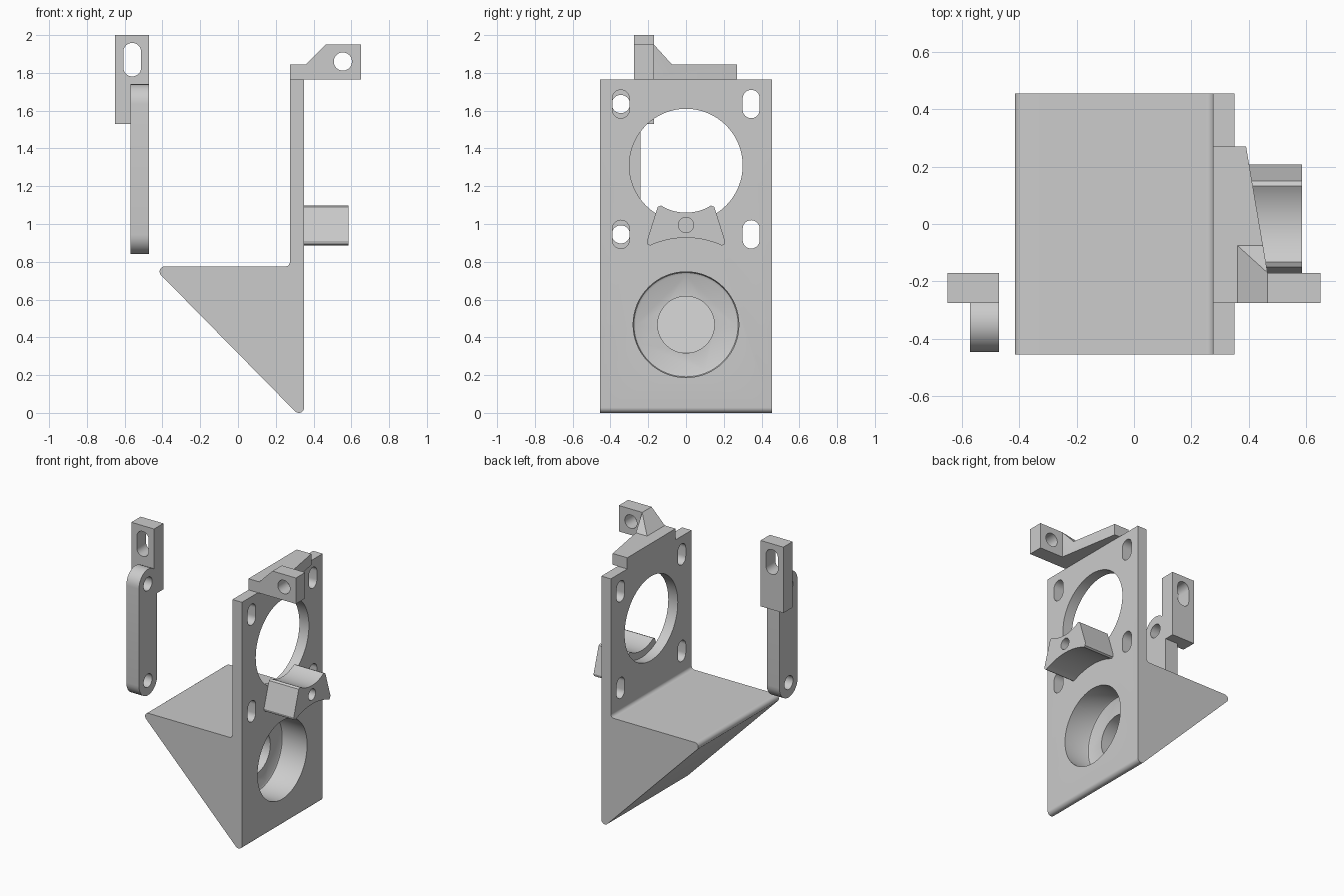
import bpy, bmesh, math
from mathutils import Vector

if "Cube" in bpy.data.objects:
    bpy.data.objects.remove(bpy.data.objects["Cube"], do_unlink=True)

grey = bpy.data.materials.new("neutral_grey")
grey.use_nodes = True
COLOUR = (0.6, 0.6, 0.6, 1)
grey.diffuse_color = COLOUR
grey.node_tree.nodes["Principled BSDF"].inputs["Base Color"].default_value = COLOUR


def add_object(name, bm):
    bmesh.ops.recalc_face_normals(bm, faces=bm.faces)
    mesh = bpy.data.meshes.new(name)
    bm.to_mesh(mesh)
    bm.free()
    mesh.materials.append(grey)
    obj = bpy.data.objects.new(name, mesh)
    bpy.context.collection.objects.link(obj)
    return obj


def prism(name, outline, axis, low, high):
    """Extrude an outline along an axis; it is (y,z), (x,z) or (x,y)."""
    bm = bmesh.new()
    def place(p, d):
        co = list(p)
        co.insert("xyz".index(axis), d)
        return bm.verts.new(co)
    face = bm.faces.new([place(p, low) for p in outline])
    moved = bmesh.ops.extrude_face_region(bm, geom=[face])["geom"]
    shift = Vector([high - low if a == axis else 0 for a in "xyz"])
    bmesh.ops.translate(bm, vec=shift, verts=[v for v in moved if isinstance(v, bmesh.types.BMVert)])
    return add_object(name, bm)


def box(name, x, y, z):
    return prism(name, [(x[0], y[0]), (x[1], y[0]), (x[1], y[1]), (x[0], y[1])], "z", *z)


def arc(cx, cy, r, start, end, steps=16):
    angles = [math.radians(start + (end - start) * i / steps) for i in range(steps + 1)]
    return [(cx + r * math.cos(a), cy + r * math.sin(a)) for a in angles]


def circle(cx, cy, r):
    return arc(cx, cy, r, 0, 360, 64)[:-1]


def slot(cx, cy, r, half):
    return arc(cx, cy + half, r, 0, 180) + arc(cx, cy - half, r, 180, 360)


def combine(obj, others, operation):
    for other in others:
        mod = obj.modifiers.new("combine", "BOOLEAN")
        mod.object, mod.operation, mod.solver = other, operation, "EXACT"
        bpy.context.view_layer.update()
        result = obj.evaluated_get(bpy.context.evaluated_depsgraph_get())
        mesh = bpy.data.meshes.new_from_object(result)
        obj.modifiers.clear()
        obj.data = mesh
        bpy.data.objects.remove(other, do_unlink=True)


def smooth(obj):
    bpy.ops.object.select_all(action="DESELECT")
    obj.select_set(True)
    bpy.context.view_layer.objects.active = obj
    bpy.ops.object.shade_smooth_by_angle(angle=math.radians(30))


# Upright plate and wedge, in one profile with rounded corners
profile = ([(0.35, 1.765)] + arc(0.322, 0.028, 0.028, 0, -135, 10)
           + arc(-0.388, 0.748, 0.027, 225, 90, 10)
           + arc(0.25, 0.80, 0.025, -90, 0, 8) + [(0.275, 1.765)])
plate = prism("wedge_plate", profile, "y", -0.455, 0.455)
cutters = [prism("large_opening", circle(0, 1.31, 0.30), "x", 0.2, 0.4)]
for y in (-0.345, 0.345):
    for z in (0.945, 1.635):
        cutters.append(prism("plate_slot", slot(y, z, 0.045, 0.03), "x", 0.2, 0.4))

# Round recess with a rounded floor edge
bm = bmesh.new()
rings = [(0.4, 0.28), (0.165, 0.28), (0.156, 0.276), (0.15, 0.265)]
loops = [[bm.verts.new((x, *p)) for p in circle(0, 0.467, r)] for x, r in rings]
for a, b in zip(loops, loops[1:]):
    for i in range(len(a)):
        j = (i + 1) % len(a)
        bm.faces.new((a[i], a[j], b[j], b[i]))
bm.faces.new(loops[0])
bm.faces.new(loops[-1])
cutters.append(add_object("recess", bm))

# Inner bore ending on a slanted floor
bore = prism("bore", circle(0, 0.467, 0.15), "x", -0.03, 0.2)
for v in bore.data.vertices:
    if v.co.x < 0:
        v.co.x -= v.co.z - 0.467
cutters.append(bore)
combine(plate, cutters, "DIFFERENCE")
smooth(plate)

# Fan-shaped spacer between the two round openings
half_fan = arc(0, 1.31, 0.25, -90, -58, 10) + [(0.15, 1.09), (0.207, 0.91), (0.203, 0.893)]
half_fan += arc(0, 0.467, 0.46, 65.5, 90, 10)
fan = half_fan + [(-y, z) for y, z in reversed(half_fan[1:-1])]
spacer = prism("fan_spacer", fan, "x", 0.35, 0.585)
combine(spacer, [prism("spacer_hole", circle(0, 0.995, 0.04), "x", 0.36, 0.7)], "DIFFERENCE")
smooth(spacer)

# Top arm with drilled lug and sloping gusset
arm = prism("top_arm", [(0.275, 0.27), (0.39, 0.27), (0.465, -0.17), (0.465, -0.275), (0.275, -0.275)],
            "z", 1.765, 1.845)
lug = prism("lug", [(0.36, 1.765), (0.36, 1.845), (0.465, 1.95), (0.65, 1.95), (0.65, 1.765)],
            "y", -0.275, -0.17)
bm = bmesh.new()
for z in (1.8, 1.845):
    for x, y in ((0.36, -0.165), (0.36, -0.075), (0.449, -0.075), (0.465, -0.17), (0.36, -0.18)):
        bm.verts.new((x, y, z))
bm.verts.new((0.465, -0.17, 1.95))
bmesh.ops.convex_hull(bm, input=bm.verts)
gusset = add_object("gusset", bm)
combine(arm, [lug, gusset], "UNION")
combine(arm, [prism("lug_hole", circle(0.555, 1.86, 0.048), "y", -0.4, 0)], "DIFFERENCE")
smooth(arm)

# Separate side link: rounded bar joined to a slotted block
link = prism("side_link", slot(-0.343, 1.29, 0.103, 0.347), "x", -0.57, -0.47)
combine(link, [box("block", (-0.65, -0.47), (-0.275, -0.17), (1.53, 2.0))], "UNION")
holes = [prism("link_hole", circle(-0.345, z, 0.048), "x", -0.7, -0.4) for z in (0.945, 1.635)]
holes.append(prism("block_slot", slot(-0.56, 1.87, 0.047, 0.042), "y", -0.4, 0))
combine(link, holes, "DIFFERENCE")
smooth(link)
